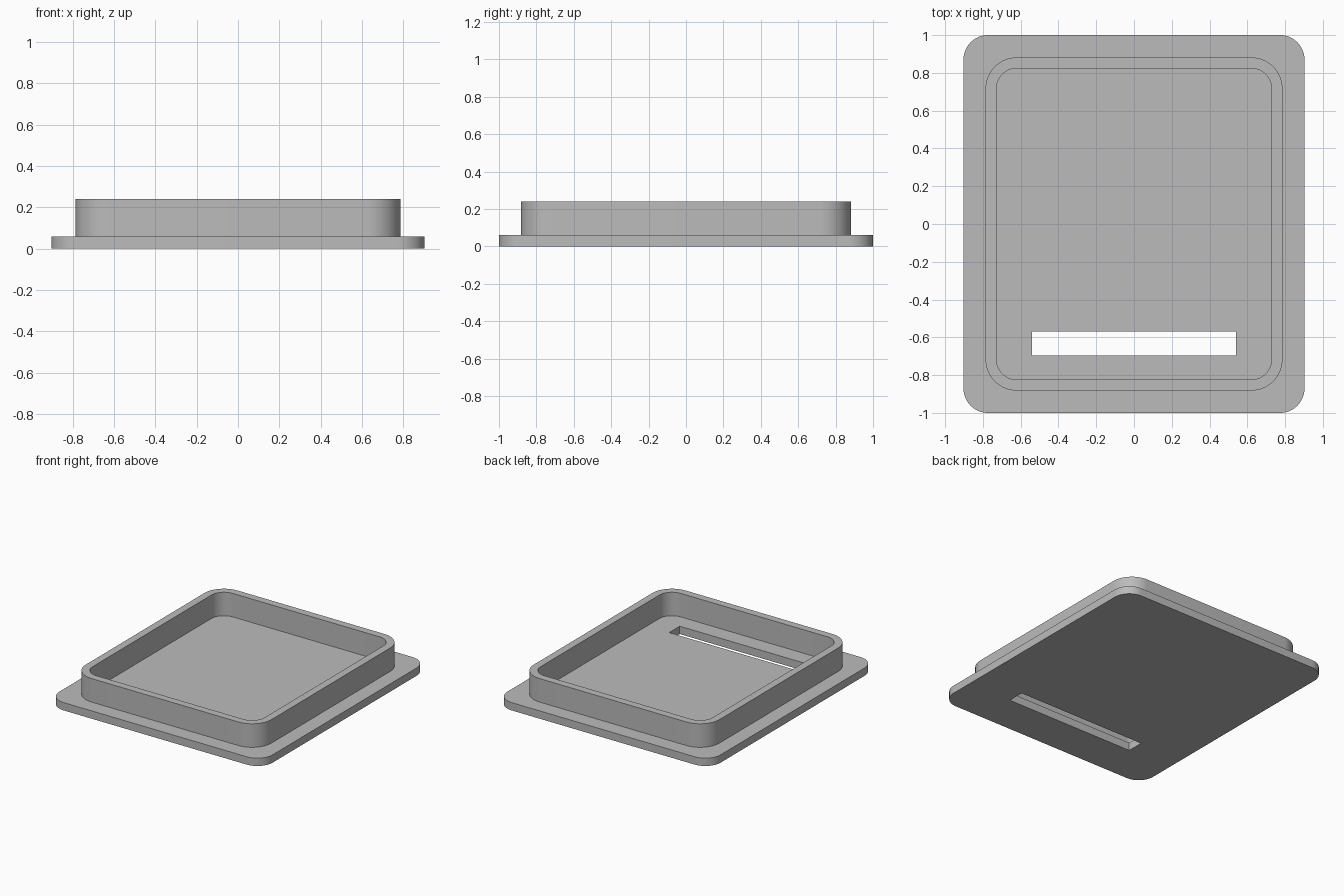
import bpy
import bmesh
from math import cos, sin, pi

cube = bpy.data.objects.get("Cube")
if cube:
    bpy.data.objects.remove(cube, do_unlink=True)

grey = bpy.data.materials.new("light_grey")
grey.use_nodes = True
grey.diffuse_color = (0.5, 0.5, 0.5, 1)
grey.node_tree.nodes["Principled BSDF"].inputs["Base Color"].default_value = (0.5, 0.5, 0.5, 1)


def rounded_rect(half_x, half_y, radius, steps=16):
    """Outline of a rectangle with round corners."""
    points = []
    for corner, (sx, sy) in enumerate([(1, 1), (-1, 1), (-1, -1), (1, -1)]):
        for i in range(steps + 1):
            a = (corner + i / steps) * pi / 2
            points.append((sx * (half_x - radius) + radius * cos(a),
                           sy * (half_y - radius) + radius * sin(a)))
    return points


def rect(x0, x1, y0, y1):
    return [(x0, y0), (x1, y0), (x1, y1), (x0, y1)]


def extruded(name, outer, hole, z0, z1):
    """Solid with one hole through it, from two flat outlines."""
    curve = bpy.data.curves.new(name, "CURVE")
    curve.dimensions = "2D"
    curve.fill_mode = "BOTH"
    curve.extrude = (z1 - z0) / 2
    for outline in (outer, hole):
        spline = curve.splines.new("POLY")
        spline.points.add(len(outline) - 1)
        for point, (x, y) in zip(spline.points, outline):
            point.co = (x, y, 0, 1)
        spline.use_cyclic_u = True
    obj = bpy.data.objects.new(name, curve)
    bpy.context.collection.objects.link(obj)
    bpy.ops.object.select_all(action="DESELECT")
    obj.select_set(True)
    bpy.context.view_layer.objects.active = obj
    bpy.ops.object.convert(target="MESH")
    obj = bpy.context.object
    obj.name = name

    # Weld caps to walls, lift to height, face everything outward
    bm = bmesh.new()
    bm.from_mesh(obj.data)
    bmesh.ops.remove_doubles(bm, verts=bm.verts, dist=0.0001)
    bmesh.ops.translate(bm, verts=bm.verts, vec=(0, 0, (z0 + z1) / 2))
    bmesh.ops.recalc_face_normals(bm, faces=bm.faces)
    bm.to_mesh(obj.data)
    bm.free()
    obj.data.materials.clear()
    obj.data.materials.append(grey)
    bpy.ops.object.shade_smooth_by_angle()
    return obj


# Base plate with a slot near the front
extruded("base_plate", rounded_rect(0.903, 1.0, 0.13),
         rect(-0.54, 0.54, -0.695, -0.568), 0, 0.06)

# Raised rim wall, sunk slightly into the plate
extruded("rim_wall", rounded_rect(0.786, 0.882, 0.165),
         rounded_rect(0.728, 0.824, 0.107), 0.05, 0.24)
